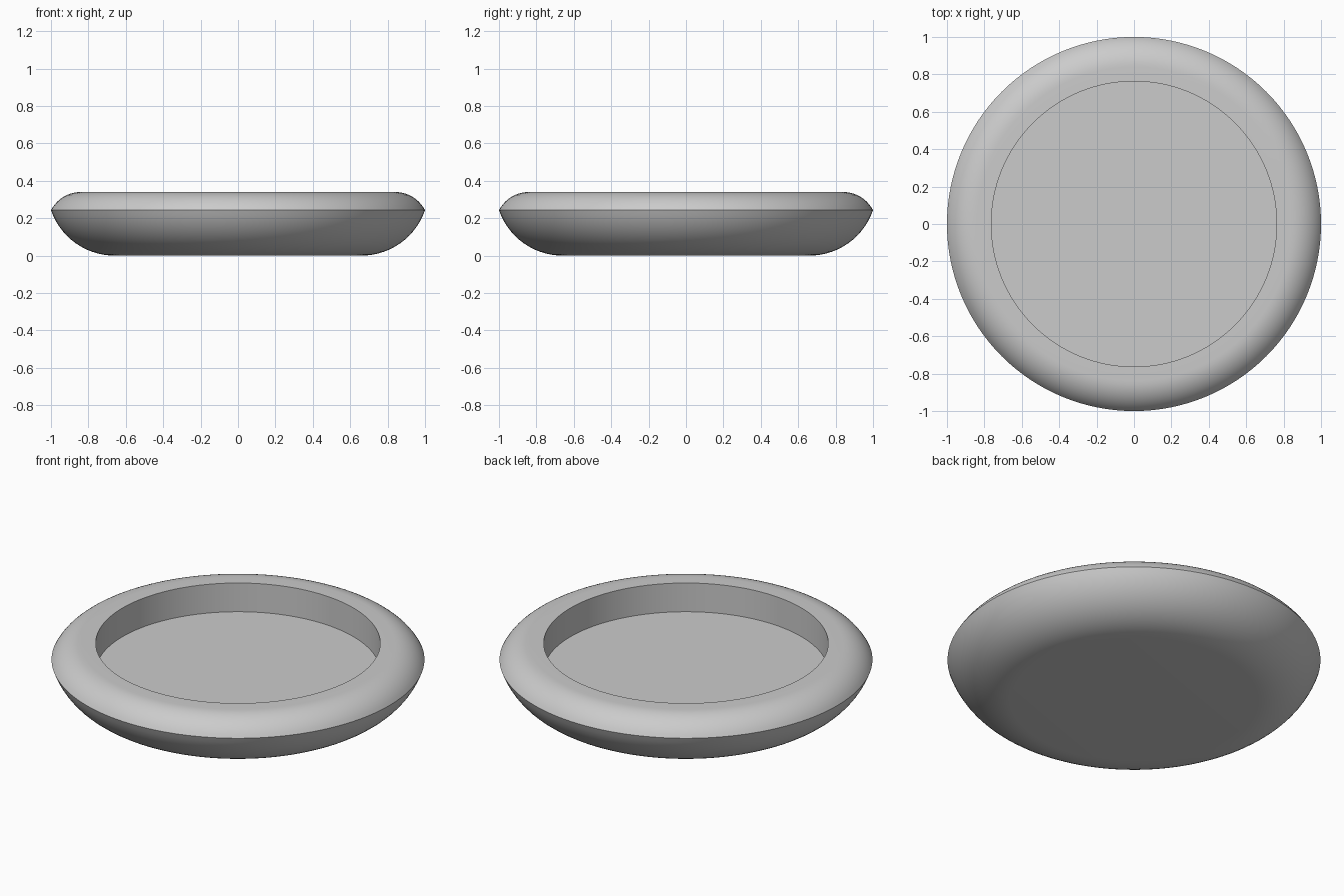
import bpy, bmesh, math

cube = bpy.data.objects.get("Cube")
if cube:
    bpy.data.objects.remove(cube, do_unlink=True)

SEGMENTS = 128
FLOOR_Z, TOP_Z, EDGE_Z = 0.17, 0.34, 0.243
RECESS_R, TOP_FLAT_R, BASE_FLAT_R = 0.763, 0.84, 0.66


def shoulder(flat_r, height, steps):
    """Arc leaving a flat face tangentially and ending at the outer edge, as (radius, drop)."""
    run = 1 - flat_r
    radius = (run ** 2 + height ** 2) / (2 * height)
    sweep = math.asin(run / radius)
    return [(flat_r + radius * math.sin(sweep * i / steps),
             radius * (1 - math.cos(sweep * i / steps))) for i in range(steps + 1)]


# Grey material
grey = bpy.data.materials.new("plain grey")
grey.use_nodes = True
colour = (0.6, 0.6, 0.6, 1)
grey.diffuse_color = colour
grey.node_tree.nodes["Principled BSDF"].inputs["Base Color"].default_value = colour

# Half section: recess floor, recess wall, rounded rim, curved underside, flat base
rim = [(r, TOP_Z - d) for r, d in shoulder(TOP_FLAT_R, TOP_Z - EDGE_Z, 10)]
underside = shoulder(BASE_FLAT_R, EDGE_Z, 14)
profile = [(0, FLOOR_Z), (RECESS_R, FLOOR_Z), (RECESS_R, TOP_Z)]
profile += rim + underside[-2::-1] + [(0, 0)]

# Turn the section into a round dish
bm = bmesh.new()
verts = [bm.verts.new((r, 0, z)) for r, z in profile]
edges = [bm.edges.new(pair) for pair in zip(verts, verts[1:])]
bmesh.ops.spin(bm, geom=verts + edges, cent=(0, 0, 0), axis=(0, 0, 1),
               angle=math.tau, steps=SEGMENTS)
bmesh.ops.remove_doubles(bm, verts=bm.verts, dist=0.0005)
bmesh.ops.recalc_face_normals(bm, faces=bm.faces)
mesh = bpy.data.meshes.new("round_dish")
bm.to_mesh(mesh)
bm.free()
mesh.materials.append(grey)
dish = bpy.data.objects.new("round_dish", mesh)
bpy.context.collection.objects.link(dish)

# Smooth curves, crisp recess and outer edge
bpy.ops.object.select_all(action='DESELECT')
dish.select_set(True)
bpy.context.view_layer.objects.active = dish
bpy.ops.object.shade_smooth_by_angle(angle=math.radians(30))
